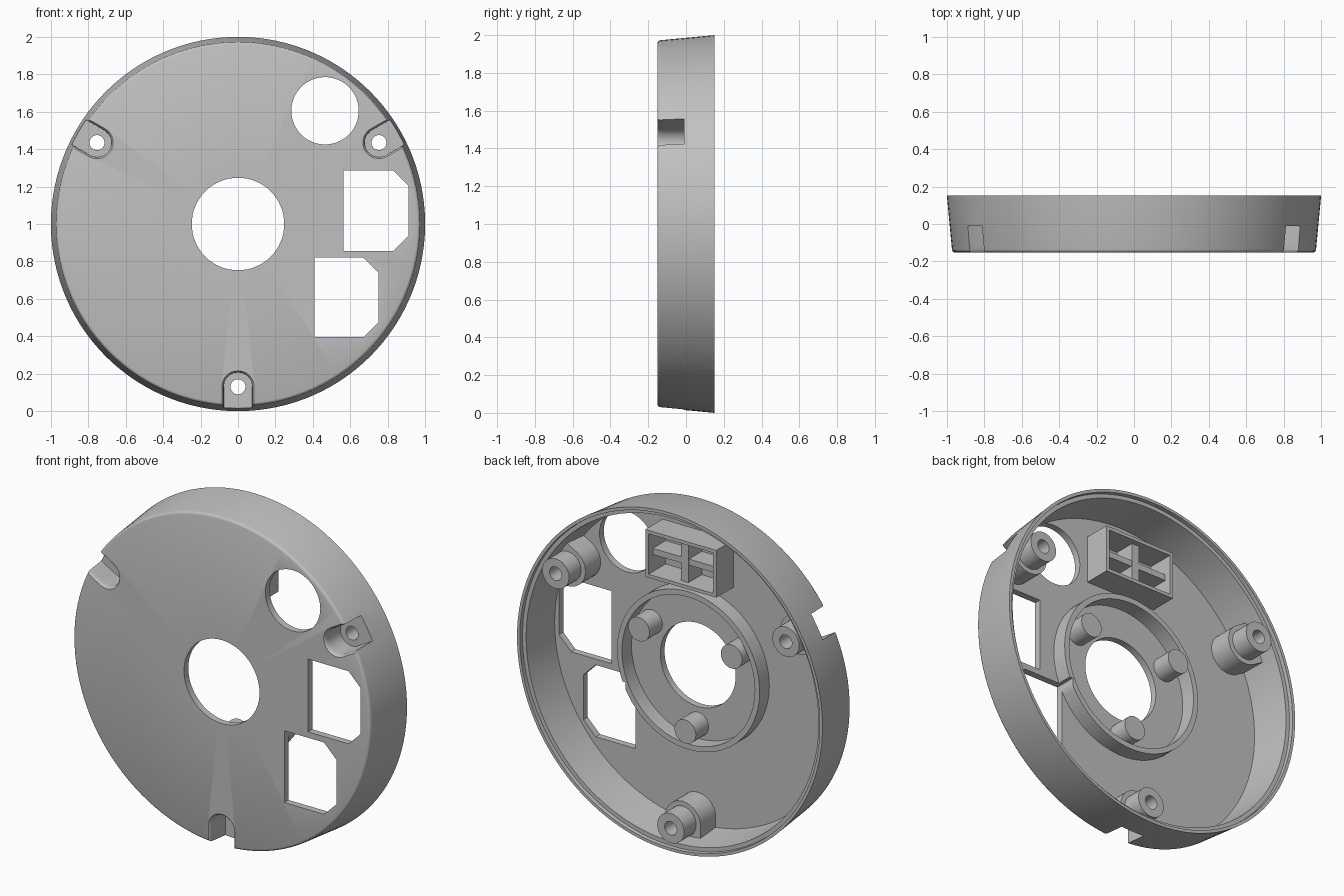
import bpy, bmesh, math

if "Cube" in bpy.data.objects:
    bpy.data.objects.remove(bpy.data.objects["Cube"])

grey = bpy.data.materials.new("plain_grey")
grey.diffuse_color = (0.53, 0.53, 0.53, 1)
grey.use_nodes = True
grey.node_tree.nodes["Principled BSDF"].inputs["Base Color"].default_value = grey.diffuse_color
FLOOR = -0.112                     # inner face of the front plate
parts = []


def make(name, loops, closed=False):
    """Skin equal-length loops of 3D points; cap the ends, or close into a ring."""
    bm = bmesh.new()
    rows = [[bm.verts.new(p) for p in loop] for loop in loops]
    n = len(rows[0])
    for i in range(len(rows) if closed else len(rows) - 1):
        a, b = rows[i], rows[(i + 1) % len(rows)]
        for j in range(n):
            bm.faces.new((a[j], a[(j + 1) % n], b[(j + 1) % n], b[j]))
    if not closed:
        bm.faces.new(rows[0])
        bm.faces.new(rows[-1])
    bmesh.ops.recalc_face_normals(bm, faces=bm.faces)
    me = bpy.data.meshes.new(name)
    bm.to_mesh(me)
    bm.free()
    me.materials.append(grey)
    ob = bpy.data.objects.new(name, me)
    bpy.context.collection.objects.link(ob)
    return ob


def prism(name, pts, y0, y1):
    return make(name, [[(x, y, z) for x, z in pts] for y in (y0, y1)])


def circle(x, z, r, n=40):
    return [(x + r * math.cos(2 * math.pi * i / n), z + r * math.sin(2 * math.pi * i / n))
            for i in range(n)]


def lathe(name, profile, n=120):
    """Revolve (radius, y) points around the disc axis."""
    return make(name, [[(x, y, z) for x, z in circle(0, 1, r, n)] for r, y in profile], True)


def box(x0, x1, z0, z1):
    return [(x0, z0), (x1, z0), (x1, z1), (x0, z1)]


def clipped(x0, x1, z0, z1, c=0.08):
    """Rectangle with its two right corners cut off."""
    return [(x0, z0), (x1 - c, z0), (x1, z0 + c), (x1, z1 - c), (x1 - c, z1), (x0, z1)]


def slot(angle, r, outer, n=20):
    """U shape: round end centred at radius 0.87, straight sides running outwards."""
    pts = [(outer, -r)]
    pts += [(0.87 - r * math.sin(math.pi * i / n), -r * math.cos(math.pi * i / n))
            for i in range(n + 1)]
    pts += [(outer, r)]
    c, s = math.cos(angle), math.sin(angle)
    return [(u * c - v * s, 1 + u * s + v * c) for u, v in pts]


def cut(ob, cutters):
    bpy.context.view_layer.objects.active = ob
    for c in cutters:
        m = ob.modifiers.new("cut", 'BOOLEAN')
        m.operation, m.solver, m.object = 'DIFFERENCE', 'EXACT', c
        bpy.ops.object.modifier_apply(modifier=m.name)


# Tapered cup shell with rounded front edge and stepped back rim
shell = lathe("shell", [(0.2, -0.152), (0.958, -0.152), (0.966, -0.149), (0.971, -0.143),
                        (0.973, -0.135), (1.0, 0.152), (0.982, 0.152), (0.981, 0.128),
                        (0.957, 0.128), (0.938, FLOOR), (0.2, FLOOR)])
ring = lathe("inner_ring", [(0.435, FLOOR - 0.01), (0.467, FLOOR - 0.01),
                            (0.467, FLOOR + 0.09), (0.435, FLOOR + 0.09)], 80)
parts += [shell, ring]

# Openings in the front plate
upper = prism("cut_upper", clipped(0.565, 0.91, 0.855, 1.285), -0.3, FLOOR + 0.02)
lower = prism("cut_lower", clipped(0.41, 0.75, 0.395, 0.82), -0.3, 0.1)
round_hole = prism("cut_round", circle(0.465, 1.605, 0.18, 48), -0.3, 0)
centre = prism("cut_centre", circle(0, 1, 0.247, 64), -0.3, 0)
cutters = [upper, lower, round_hole, centre]
cut(shell, cutters)
cut(ring, [lower])

# Three screw bosses with notches in the rim, and three locating pegs
for i, deg in enumerate((30, 150, 270)):
    a = math.radians(deg)
    cx, cz = math.cos(a), math.sin(a)
    bx, bz = 0.87 * cx, 1 + 0.87 * cz
    notch = make("cut_notch", [[(x, y, z) for x, z in slot(a, r, 1.1)] for y, r in
                               ((-0.2, 0.087), (-0.152, 0.086), (-0.146, 0.08),
                                (-0.136, 0.077), (-0.01, 0.076))])
    bore = prism("cut_bore", circle(bx, bz, 0.04, 32), -0.2, 0.3)
    cutters += [notch, bore]
    cut(shell, [notch])
    boss = prism(f"screw_boss_{i}", slot(a, 0.116, 0.955), -0.12, 0.03)
    post = prism(f"screw_post_{i}", circle(bx, bz, 0.088), 0.02, 0.143)
    cut(boss, [notch, bore])
    cut(post, [bore])
    peg = prism(f"peg_{i}", circle(0.35 * cx, 1 + 0.35 * cz, 0.07), FLOOR - 0.01, FLOOR + 0.12)
    parts += [boss, post, peg]

# Open compartment with a recessed cross divider
tray = prism("compartment", box(-0.232, 0.232, 1.52, 1.80), FLOOR - 0.01, FLOOR + 0.16)
hollow = prism("cut_hollow", box(-0.212, 0.212, 1.54, 1.78), FLOOR, 0.3)
cutters.append(hollow)
cut(tray, [hollow])
parts += [tray,
          prism("divider_upright", box(-0.025, 0.025, 1.53, 1.79), FLOOR - 0.01, FLOOR + 0.125),
          prism("divider_cross", box(-0.222, 0.222, 1.642, 1.678), FLOOR - 0.01, FLOOR + 0.12)]

for c in cutters:
    bpy.data.objects.remove(c)

bpy.ops.object.select_all(action='DESELECT')
for ob in parts:
    ob.select_set(True)
bpy.context.view_layer.objects.active = shell
bpy.ops.object.shade_smooth_by_angle(angle=math.radians(30))
